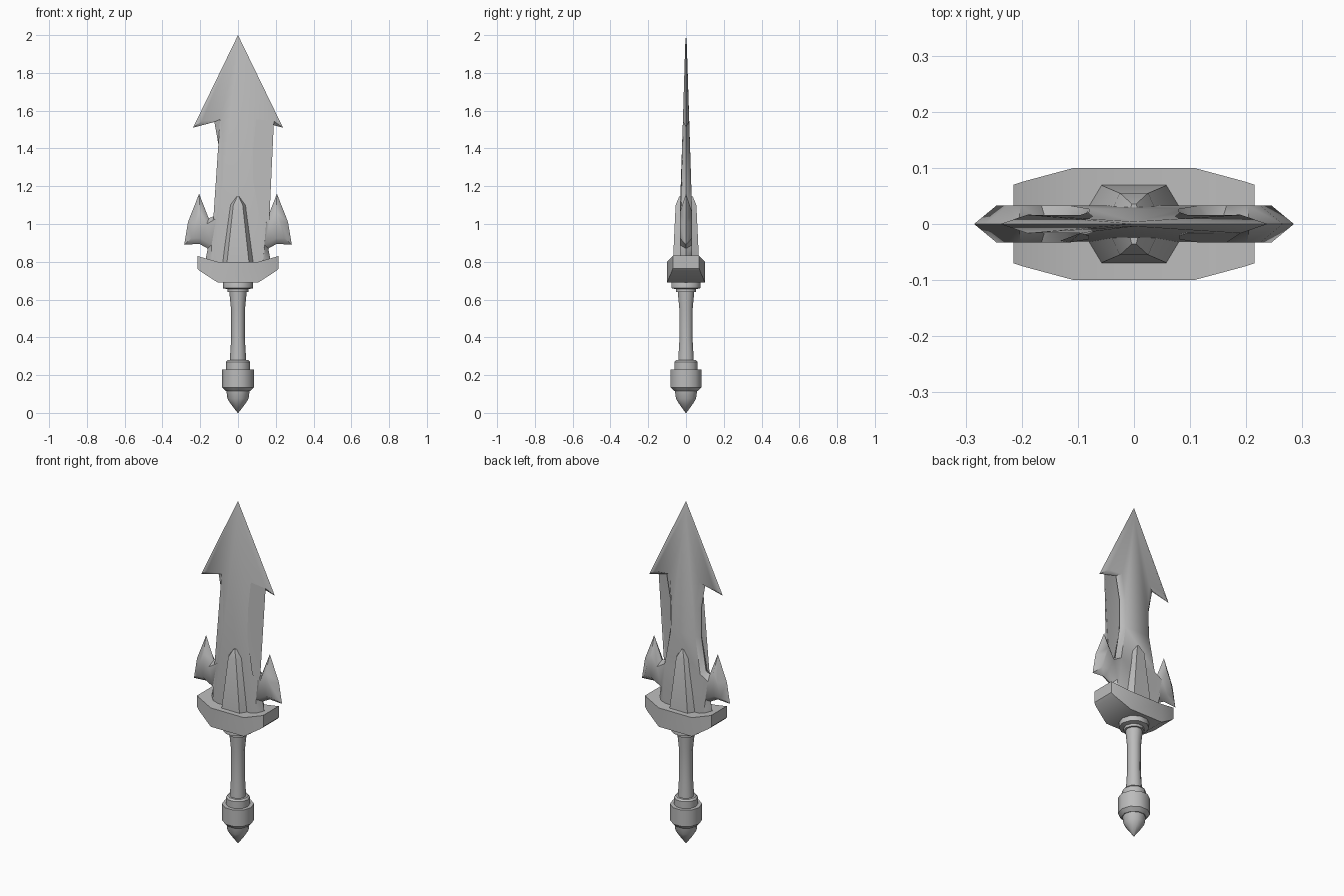
import bpy, bmesh, math

cube = bpy.data.objects.get("Cube")
if cube:
    bpy.data.objects.remove(cube)

steel = bpy.data.materials.new("grey_steel")
steel.use_nodes = True
GREY = (0.5, 0.5, 0.5, 1)
steel.diffuse_color = GREY
steel.node_tree.nodes["Principled BSDF"].inputs["Base Color"].default_value = GREY


def finish(name, bm, angle):
    bmesh.ops.recalc_face_normals(bm, faces=bm.faces[:])
    mesh = bpy.data.meshes.new(name)
    bm.to_mesh(mesh)
    bm.free()
    mesh.materials.append(steel)
    obj = bpy.data.objects.new(name, mesh)
    bpy.context.collection.objects.link(obj)
    bpy.ops.object.select_all(action='DESELECT')
    obj.select_set(True)
    bpy.context.view_layer.objects.active = obj
    bpy.ops.object.shade_smooth_by_angle(angle=math.radians(angle))
    return obj


def loft(name, rings, angle):
    """Skin matching rings of points and cap both ends."""
    bm = bmesh.new()
    loops = [[bm.verts.new(p) for p in ring] for ring in rings]
    n = len(loops[0])
    for a, b in zip(loops, loops[1:]):
        for i in range(n):
            j = (i + 1) % n
            bm.faces.new((a[i], a[j], b[j], b[i]))
    bm.faces.new(loops[0])
    bm.faces.new(loops[-1])
    return finish(name, bm, angle)


def turned(name, profile, sides=10, angle=40):
    """Round part from (radius, height) pairs."""
    turns = [2 * math.pi * i / sides for i in range(sides)]
    rings = [[(r * math.cos(t), r * math.sin(t), z) for t in turns]
             for r, z in profile]
    return loft(name, rings, angle)


# Blade: sharp rim on the middle plane, raised face set in from it
# each row: rim x, rim z, face x, face z
half = [
    (0.17, 0.76, 0.13, 0.76), (0.17, 0.82, 0.14, 0.82),
    (0.16, 0.87, 0.14, 0.89), (0.205, 0.895, 0.20, 0.925),
    (0.285, 0.89, 0.245, 0.925), (0.265, 1.01, 0.225, 1.01),
    (0.206, 1.16, 0.202, 1.06), (0.155, 1.03, 0.165, 1.00),
    (0.13, 1.04, 0.115, 1.03), (0.10, 1.235, 0.08, 1.235),
    (0.10, 1.40, 0.08, 1.40), (0.125, 1.54, 0.095, 1.555),
    (0.238, 1.51, 0.19, 1.545),
]


def thickness(z):
    return 0.033 if z < 1.06 else 0.033 - 0.017 * (z - 1.06) / 0.5 if z < 1.56 \
        else 0.016 - 0.012 * (z - 1.56) / 0.4


rows = half + [(0, 2.0, 0, 1.95)] + [(-a, b, -c, d) for a, b, c, d in reversed(half)]
bm = bmesh.new()
rim = [bm.verts.new((a, 0, b)) for a, b, c, d in rows]
caps = []
for side in (-1, 1):
    face = [bm.verts.new((c, side * thickness(d), d)) for a, b, c, d in rows]
    for i in range(len(rows)):
        j = (i + 1) % len(rows)
        bm.faces.new((rim[i], rim[j], face[j], face[i]))
    caps.append(bm.faces.new(face))
bmesh.ops.triangulate(bm, faces=caps, ngon_method='BEAUTY')
finish("blade", bm, 50)

# Tapered ridge plates on both faces of the blade
for name, s in (("front_ridge", -1), ("back_ridge", 1)):
    rings = [[(-w, s * 0.02, z), (-f, s * d, z), (f, s * d, z), (w, s * 0.02, z)]
             for w, f, d, z in ((0.09, 0.06, 0.07, 0.78),
                                (0.042, 0.025, 0.055, 1.10),
                                (0.008, 0.004, 0.036, 1.145))]
    loft(name, rings, 35)

# Crossguard: sections along x with chamfered ends and upturned tips
sections = [(0.215, 0.07, 0.765, 0.832), (0.20, 0.075, 0.75, 0.826),
            (0.107, 0.10, 0.69, 0.80)]
sections += [(-x, d, lo, hi) for x, d, lo, hi in reversed(sections)]
loft("crossguard", [[(x, -d, lo), (x, d, lo), (x, d, hi), (x, -d, hi)]
                    for x, d, lo, hi in sections], 40)

# Collar, grip and pommel
turned("collar", [(0.07, 0.71), (0.08, 0.69), (0.08, 0.66), (0.055, 0.655), (0.055, 0.64)])
turned("grip", [(0.046, 0.66), (0.044, 0.62), (0.037, 0.55), (0.036, 0.40),
                (0.042, 0.30), (0.044, 0.26)])
turned("pommel_cap", [(0.055, 0.28), (0.064, 0.27), (0.064, 0.22)])
turned("pommel", [(0.085, 0.23), (0.085, 0.135), (0.065, 0.115)])
turned("pommel_tip", [(0.062, 0.12), (0.056, 0.075), (0.04, 0.05), (0.002, 0.0)], angle=60)
